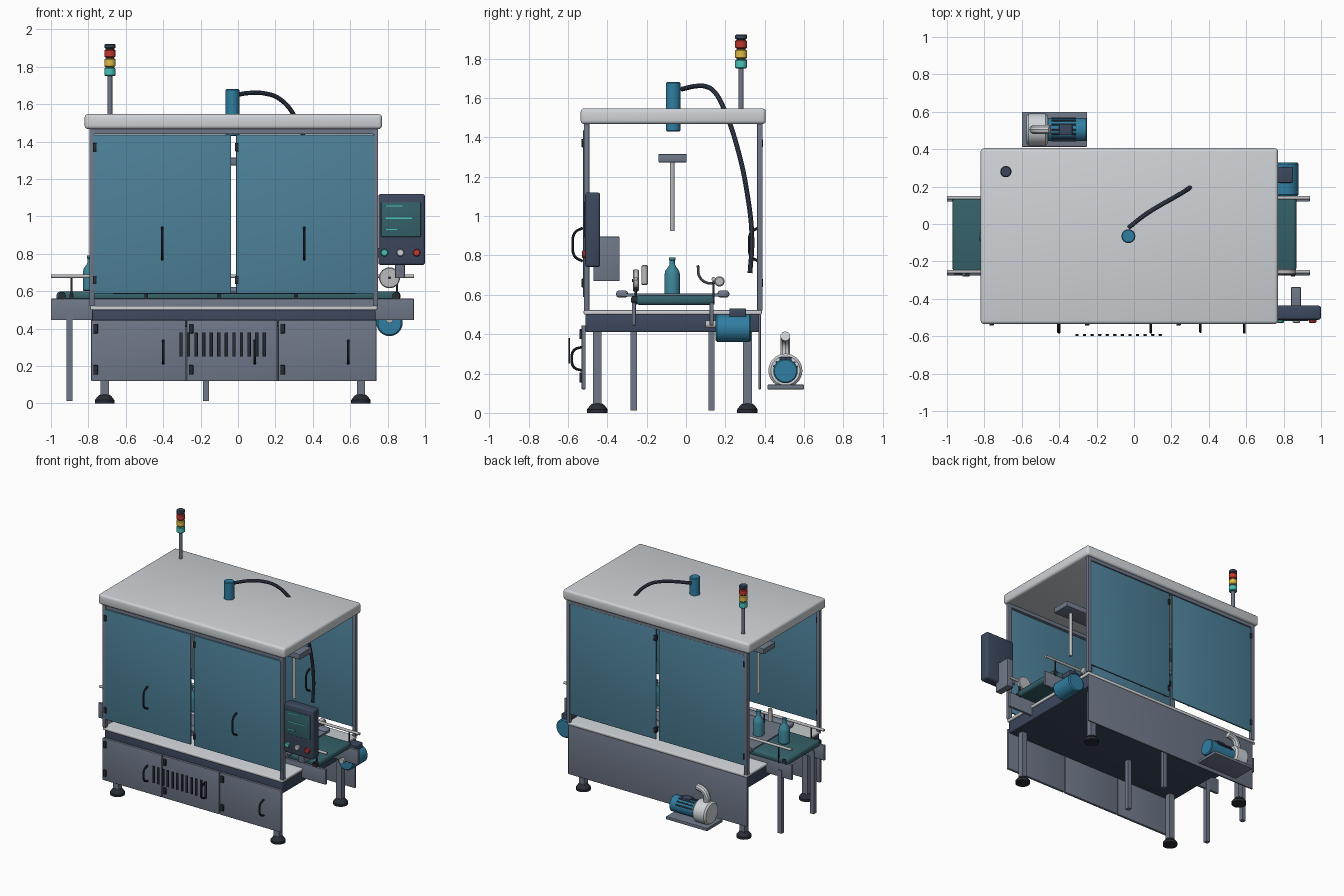
import bpy, bmesh, math
from mathutils import Vector

if "Cube" in bpy.data.objects:
    bpy.data.objects.remove(bpy.data.objects["Cube"])

MATS = {}
COL = dict(light=(.62, .65, .68), grey=(.16, .19, .25), navy=(.045, .065, .11), glass=(.075, .22, .32),
           blue=(.03, .21, .36), belt=(.035, .12, .14), dark=(.02, .025, .035), teal=(.07, .55, .5),
           yellow=(.75, .5, .06), red=(.55, .04, .03), bottle=(.05, .24, .32), steel=(.5, .5, .52))


def finish(ob, col, smooth=True):
    if col not in MATS:
        MATS[col] = bpy.data.materials.new(col)
        MATS[col].diffuse_color = (*COL[col], 1)
    ob.data.materials.append(MATS[col])
    if smooth:
        bpy.ops.object.select_all(action='DESELECT')
        ob.select_set(True)
        bpy.context.view_layer.objects.active = ob
        bpy.ops.object.shade_smooth_by_angle(angle=math.radians(35))
    return ob


def add(name, bm, col, smooth=True):
    me = bpy.data.meshes.new(name)
    bm.to_mesh(me)
    bm.free()
    ob = bpy.data.objects.new(name, me)
    bpy.context.collection.objects.link(ob)
    return finish(ob, col, smooth)


def box(name, x, y, z, col, bev=0):
    bm = bmesh.new()
    bmesh.ops.create_cube(bm, size=1)
    for v in bm.verts:
        v.co = [(r[0] + r[1]) / 2 + c * (r[1] - r[0]) for r, c in zip((x, y, z), v.co)]
    if bev:
        bmesh.ops.bevel(bm, geom=bm.edges[:], offset=bev, segments=3, profile=.5, affect='EDGES')
    return add(name, bm, col, bool(bev))


def lathe(name, start, axis, profile, col, n=32):
    """Spin (radius, height) pairs about an axis, closing both ends."""
    bm = bmesh.new()
    rot = Vector((0, 0, 1)).rotation_difference(Vector(axis)).to_matrix()
    rings = [[bm.verts.new(Vector(start) + rot @ Vector((r * math.cos(t), r * math.sin(t), h)))
              for t in (2 * math.pi * i / n for i in range(n))] for r, h in profile]
    for a, b in zip(rings, rings[1:]):
        for i in range(n):
            j = (i + 1) % n
            bm.faces.new((a[i], a[j], b[j], b[i]))
    bm.faces.new(rings[0][::-1])
    bm.faces.new(rings[-1])
    return add(name, bm, col)


def cyl(name, p, q, r, col, n=24, bev=0):
    d = Vector(q) - Vector(p)
    h = d.length
    prof = [(r - bev, 0), (r, bev), (r, h - bev), (r - bev, h)] if bev else [(r, 0), (r, h)]
    return lathe(name, p, d.normalized(), prof, col, n)


def tube(name, pts, r, col):
    cu = bpy.data.curves.new(name + "_path", 'CURVE')
    cu.dimensions, cu.bevel_depth, cu.bevel_resolution, cu.use_fill_caps = '3D', r, 3, True
    sp = cu.splines.new('BEZIER')
    sp.bezier_points.add(len(pts) - 1)
    for b, p in zip(sp.bezier_points, pts):
        b.co = p
        b.handle_left_type = b.handle_right_type = 'AUTO'
    tmp = bpy.data.objects.new(name + "_tmp", cu)
    bpy.context.collection.objects.link(tmp)
    me = bpy.data.meshes.new_from_object(tmp.evaluated_get(bpy.context.evaluated_depsgraph_get()))
    bpy.data.objects.remove(tmp)
    ob = bpy.data.objects.new(name, me)
    bpy.context.collection.objects.link(ob)
    me.materials.clear()
    return finish(ob, col)


def handle(name, x, y, out, z0, z1):
    h = z1 - z0
    tube(name, [(x, y, z0), (x, y + out * .8, z0 + h * .15), (x, y + out, z0 + h * .5),
                (x, y + out * .8, z1 - h * .15), (x, y, z1)], .007, 'dark')


# base frame, deck and legs
box("base_frame", (-.78, .735), (-.51, .37), (.41, .5), 'navy', .006)
box("deck", (-.79, .745), (-.52, .385), (.5, .522), 'light', .006)
for x in (-.713, .657):
    for y in (-.45, .312):
        box("leg", (x - .022, x + .022), (y - .022, y + .022), (.03, .42), 'grey')
        lathe("levelling_foot", (x, y, 0), (0, 0, 1), [(.052, 0), (.052, .018), (.035, .04), (.02, .05)], 'dark')

# cabinet doors, back panel and vents
for i, (a, b, hx) in enumerate([(-.785, -.28), (-.275, .21), (.215, .74)][k] + (h,) for k, h in enumerate((-.4, .09, .59))):
    box("cabinet_door", (a, b), (-.53, -.51), (.12, .445), 'grey', .004)
    handle("cabinet_handle", hx, -.53, -.05, .215, .335)
    for z in (.18, .4):
        box("cabinet_hinge", (a + .012, a + .036), (-.542, -.528), (z - .025, z + .025), 'dark', .003)
box("back_panel", (-.785, .74), (.368, .38), (.12, .5), 'grey', .003)
for i in range(12):
    x = -.305 + i * .0405
    box("vent_slot", (x - .009, x + .009), (-.598, -.588), (.25, .38), 'dark', .003)

# enclosure posts, beams and roof
for x in (-.78, .735):
    for y in (-.505, .375):
        box("post", (x - .014, x + .014), (y - .014, y + .014), (.52, 1.475), 'grey', .003)
for y in (-.505, .375):
    box("top_beam", (-.78, .735), (y - .012, y + .012), (1.44, 1.475), 'grey')
box("roof", (-.82, .77), (-.535, .405), (1.467, 1.547), 'light', .018)

# glazed doors on front and back
for side, y, hy, out in (("front", -.516, -.525, -.05), ("rear", .376, .366, -.045)):
    for a, b, hx in ((-.77, -.038, -.405), (-.01, .73, .355)):
        box(side + "_door", (a, b), (y - .006, y + .006), (.588, 1.437), 'glass', .002)
        handle(side + "_door_handle", hx, hy, out, .77, .94)
        for z in (.66, 1.37):
            box(side + "_door_hinge", (a - .006, a + .014), (y - .014, y + .014), (z - .022, z + .022), 'dark', .003)

# conveyor with side plates, guide rails and legs
box("conveyor_belt", (-.97, .868), (-.255, .145), (.548, .598), 'belt', .018)
for y, s in ((-.265, -1), (.13, 1)):
    box("conveyor_side", (-1, .94), (y - .01, y + .01), (.445, .56), 'grey', .003)
    ry = -.255 if s < 0 else .14
    cyl("guide_rail", (-1, ry, .68), (.94, ry, .68), .01, 'steel', 16)
    for x in (-.89, -.49, -.1, .31, .85):
        cyl("rail_post", (x, ry, .55), (x, ry, .68), .006, 'dark', 12)
        box("rail_clamp", (x - .01, x + .01), (y - .015, y + .015), (.56, .585), 'dark')
    for x in (-.9, -.17):
        box("conveyor_leg", (x - .016, x + .016), (y - .016, y + .016), (.012, .5), 'grey')
for x in (-.94, .845):
    cyl("end_roller", (x, -.275, .575), (x, .145, .575), .02, 'dark')
for y in (-.355, .16):
    box("drip_tray_side", (-.68, .64), (y, y + .06), (.586, .622), 'grey', .015)
box("drip_tray", (-.68, .64), (-.33, .2), (.59, .606), 'grey')

# conveyor motor
cyl("drive_motor", (.81, .15, .43), (.81, .33, .43), .07, 'blue', 32, .008)
box("drive_terminal_box", (.77, .85), (.22, .305), (.488, .53), 'navy', .005)
cyl("drive_shaft", (.81, .1, .45), (.81, .16, .45), .02, 'steel')

# bottles and rinsing nozzles
box("nozzle_beam", (-.665, .625), (-.14, .003), (1.273, 1.315), 'grey', .004)
for i in range(7):
    x = -.79 + .22 * i
    lathe("bottle", (x, -.07, .6), (0, 0, 1), [(.034, 0), (.04, .006), (.04, .1), (.035, .122), (.018, .145),
                                               (.014, .155), (.014, .175), (.017, .177), (.017, .19)], 'bottle', 24)
    if i:
        cyl("nozzle_rod", (x, -.07, .925), (x, -.07, 1.28), .012, 'steel', 16)

# gauge, sensor and water tap beside the conveyor
cyl("gauge", (.81, -.27, .672), (.81, -.24, .672), .056, 'steel', 32, .005)
cyl("gauge_needle", (.81, -.274, .672), (.81, -.265, .672), .008, 'dark', 12)
cyl("sensor", (-.57, -.21, .65), (-.57, -.21, .75), .016, 'steel', 16, .004)
tube("tap_hose", [(.6, .06, .75), (.6, .07, .69), (.6, .11, .66), (.6, .17, .665)], .007, 'grey')
cyl("tap_knob", (.58, .17, .668), (.62, .17, .668), .026, 'steel', 24, .006)

# roof motor and supply hose
cyl("roof_motor", (-.03, -.065, 1.43), (-.03, -.065, 1.68), .037, 'blue', 32, .005)
tube("supply_hose", [(-.03, -.02, 1.645), (.06, .05, 1.66), (.14, .1, 1.658), (.22, .145, 1.63), (.3, .195, 1.54),
                     (.37, .26, 1.35), (.4, .31, 1.12), (.41, .335, .88), (.41, .325, .71)], .012, 'navy')

# signal tower
T = (-.685, .28)
cyl("tower_pole", (*T, 1.545), (*T, 1.76), .013, 'grey')
for name, z0, z1, c in (("teal", 1.75, 1.795, 'teal'), ("yellow", 1.8, 1.845, 'yellow'),
                        ("red", 1.85, 1.893, 'red'), ("cap", 1.897, 1.922, 'navy')):
    cyl("tower_" + name, (*T, z0), (*T, z1), .03, c, 32, .005)
cyl("tower_core", (*T, 1.76), (*T, 1.9), .022, 'dark')

# control panel
box("control_panel", (.75, 1), (-.512, -.436), (.74, 1.12), 'navy', .014)
box("screen", (.765, .978), (-.516, -.505), (.89, 1.075), 'belt', .004)
for w, z in ((.09, 1.055), (.14, .99), (.06, .93)):
    box("screen_line", (.79, .79 + w), (-.518, -.514), (z - .003, z + .003), 'teal')
for x, c in ((.783, 'teal'), (.868, 'light'), (.955, 'red')):
    cyl("button", (x, -.528, .806), (x, -.5, .806), .02, c, 24, .004)
box("panel_bracket", (.84, .892), (-.47, -.338), (.67, .895), 'grey', .003)
box("panel_arm", (.735, .86), (-.47, -.44), (.78, .83), 'grey')

# pump at the back
box("pump_plate", (-.6, -.25), (.413, .6), (.12, .143), 'grey', .003)
cyl("pump_housing", (-.575, .505, .215), (-.46, .505, .215), .086, 'light', 40, .012)
cyl("pump_motor", (-.47, .505, .213), (-.25, .505, .213), .062, 'blue', 32, .006)
for i in range(7):
    t = math.radians(20 + i * 23)
    y, z = .505 + .064 * math.cos(t), .213 + .064 * math.sin(t)
    cyl("cooling_fin", (-.44, y, z), (-.31, y, z), .005, 'navy', 8)
box("pump_terminal_box", (-.4, -.33), (.475, .535), (.265, .285), 'navy', .003)
tube("pump_outlet", [(-.53, .505, .28), (-.53, .505, .34), (-.505, .505, .375), (-.45, .505, .39)], .025, 'light')

for m in bpy.data.materials:
    if m.users and not m.is_grease_pencil:
        m.use_nodes = True
        m.node_tree.nodes["Principled BSDF"].inputs["Base Color"].default_value = m.diffuse_color
